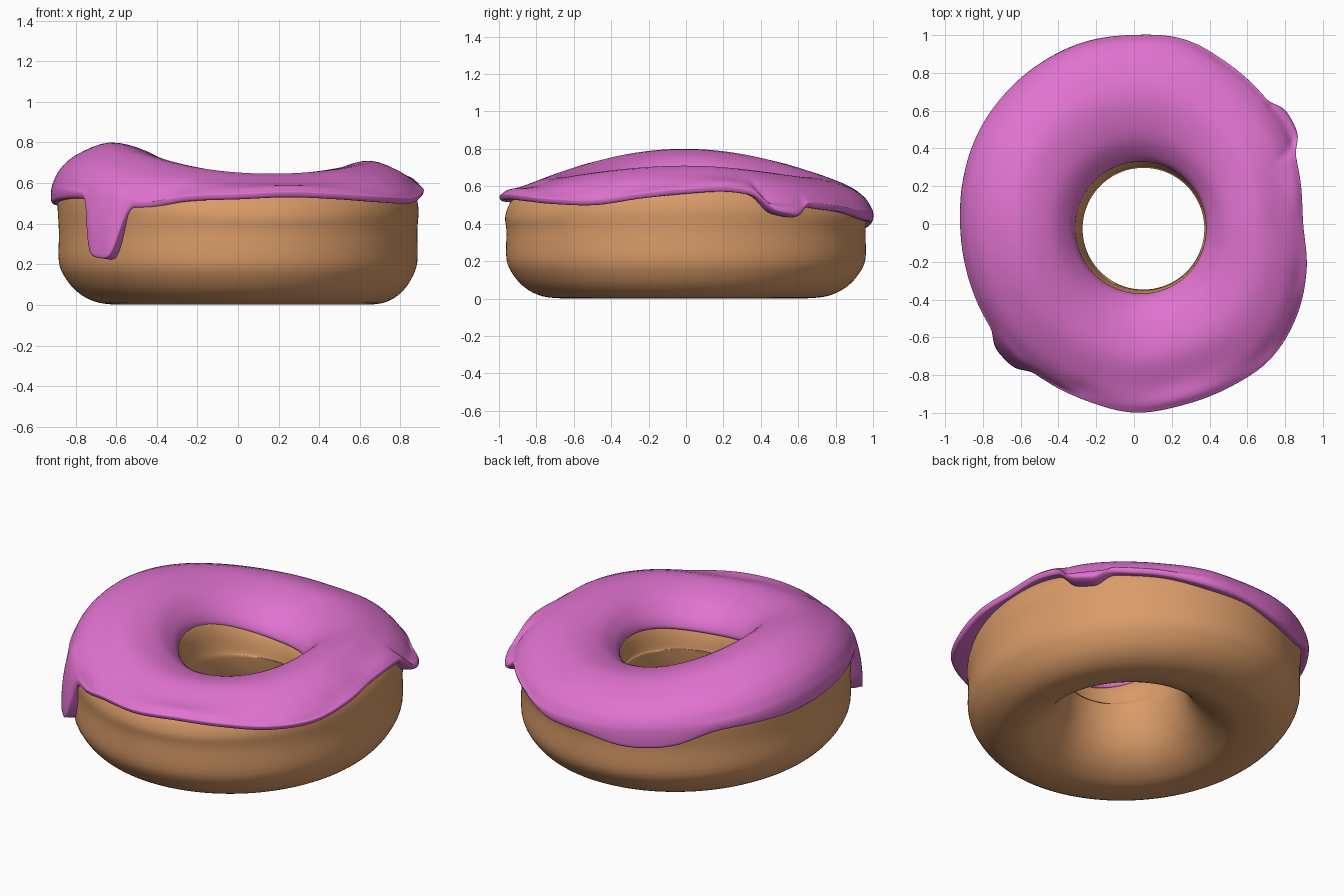
import bpy, bmesh, math
from mathutils import Vector

if "Cube" in bpy.data.objects:
    bpy.data.objects.remove(bpy.data.objects["Cube"])

SEGS, SUB = 360, 4
# outer icing radius and icing lip height every 15 degrees, from +x anticlockwise
RADIUS = [.895, .91, .945, .965, .985, 1.012, 1.0, .998, .985, .97, .955, .935,
          .92, .92, .93, .945, .952, .968, .997, .992, 1.0, 1.015, .99, .945]
LIP = [.56, .57, .53, .485, .46, .42, .405, .375, .395, .475, .49, .49,
       .50, .515, .525, .51, .475, .51, .52, .53, .52, .505, .50, .535]
# drips: angle, half width, drop, bulge
DRIPS = [(226, 7.5, .28, .045), (33, 7.5, .08, .05)]


def cubic(a, b, c, d, t):
    return b + (c - a) * (t / 2) + (a * 2 - b * 5 + c * 4 - d) * (t * t / 2) \
        + (b * 3 - a - c * 3 + d) * (t ** 3 / 2)


def table(values, deg):
    i, t = int(deg // 15), (deg % 15) / 15
    return cubic(*[values[(i + k) % 24] for k in (-1, 0, 1, 2)], t)


def smooth(points, closed):
    """Resample a profile as a smooth curve."""
    n, out = len(points), []
    pick = (lambda k: points[k % n]) if closed else (lambda k: points[max(0, min(n - 1, k))])
    for i in range(n if closed else n - 1):
        for s in range(SUB):
            out.append(cubic(pick(i - 1), pick(i), pick(i + 1), pick(i + 2), s / SUB))
    return out if closed else out + [points[-1]]


def top(a):
    return .703 - .045 * math.cos(a) + .052 * math.cos(2 * a)


def body_radius(deg):
    return .927 - .039 * math.cos(math.radians(2 * deg))


def icing_radius(deg):
    return max(table(RADIUS, deg), body_radius(deg) + .005)


def body_profile(deg):
    """Points are (fraction from hole to rim, height, extra radius)."""
    h = top(math.radians(deg))
    pts = [(.42, .006), (.55, .002), (.7, .016), (.83, .058), (.93, .125), (.99, .21),
           (.99, .36), (1, .68 * h), (.94, .81 * h), (.8, .895 * h), (.54, .96 * h),
           (.25, .905 * h), (.11, .79 * h), (.04, .68 * h), (.01, .54 * h), (0, .36),
           (.04, .24), (.11, .145), (.2, .08), (.3, .036)]
    return [Vector((u, z, 0)) for u, z in pts]


def icing_profile(deg):
    h, e, d = top(math.radians(deg)), table(LIP, deg), 0
    for c, half, drop, bulge in DRIPS:
        w = math.exp(-abs((deg - c) / half) ** 4)
        e, d = e - drop * w, d + bulge * w
    zs = max(.75 * h, e + .036)
    mid = (zs + e + .02) / 2
    pts = [(.11, .74 * h, 0), (.05, .715 * h, 0), (.035, .75 * h, 0), (.09, .835 * h, 0),
           (.25, .945 * h, 0), (.54, h, 0), (.8, .925 * h, 0),
           (.93, max(.835 * h, zs + .022), 0), (.985, zs, d * .25), (1, mid, d * .8),
           (1, e + .02, d), (.99, e + .006, d * .8), (.96, e, d * .3), (.82, e + .01, 0)]
    return [Vector(p) for p in pts]


def sweep(name, profile, radius, hole, closed, colour):
    bm = bmesh.new()
    rings = []
    for i in range(SEGS):
        deg = i * 360 / SEGS
        a = math.radians(deg)
        direction = Vector((math.cos(a), math.sin(a)))
        inner = Vector(hole[:2]) + direction * hole[2]
        outer = direction * radius(deg)
        ring = []
        for u, z, extra in smooth(profile(deg), closed):
            p = inner.lerp(outer, u) + direction * extra
            ring.append(bm.verts.new((p.x, p.y, max(z, 0))))
        rings.append(ring)
    n = len(rings[0])
    for i in range(SEGS):
        r, s = rings[i], rings[(i + 1) % SEGS]
        for j in range(n if closed else n - 1):
            k = (j + 1) % n
            bm.faces.new((r[j], s[j], s[k], r[k])).smooth = True
    # profiles run opposite ways around the section
    if not closed:
        bmesh.ops.reverse_faces(bm, faces=bm.faces)
    mesh = bpy.data.meshes.new(name)
    bm.to_mesh(mesh)
    bm.free()
    mat = bpy.data.materials.new(name + "_colour")
    mat.diffuse_color = colour
    mat.use_nodes = True
    mat.node_tree.nodes["Principled BSDF"].inputs["Base Color"].default_value = mat.diffuse_color
    mesh.materials.append(mat)
    obj = bpy.data.objects.new(name, mesh)
    bpy.context.collection.objects.link(obj)


# baked ring and glossy icing with drips
sweep("dough", body_profile, body_radius, (.05, -.025, .323), True, (.7, .33, .14, 1))
sweep("icing", icing_profile, icing_radius, (.037, -.02, .327), False, (.75, .17, .63, 1))
